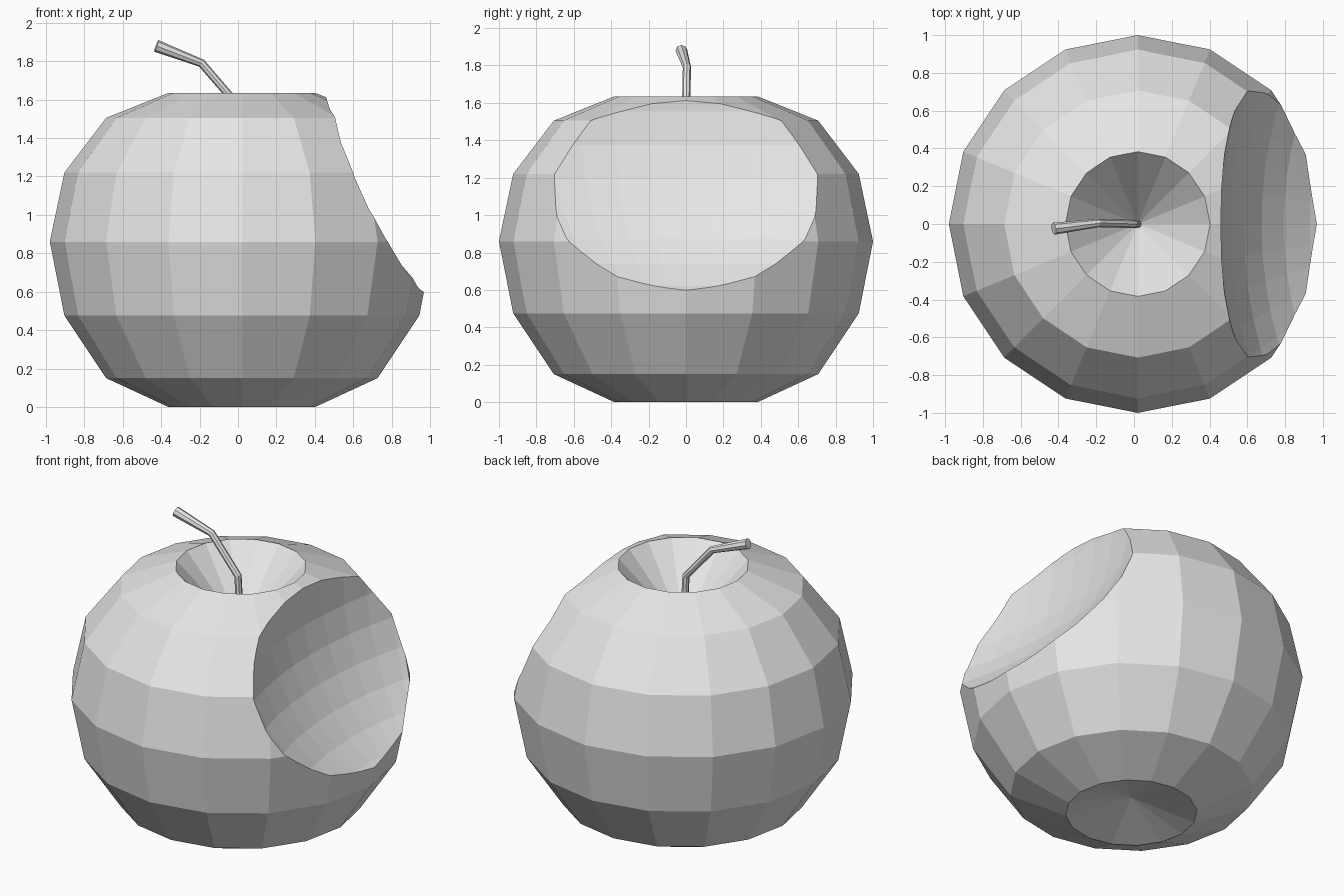
import bpy
import bmesh
import math
from mathutils import Vector

cube = bpy.data.objects.get("Cube")
if cube:
    bpy.data.objects.remove(cube)


def make_material(name, color):
    mat = bpy.data.materials.new(name)
    mat.use_nodes = True
    mat.diffuse_color = color
    mat.node_tree.nodes["Principled BSDF"].inputs["Base Color"].default_value = color
    return mat


grey = make_material("light grey", (0.8, 0.8, 0.8, 1))


def make_object(name, bm):
    bmesh.ops.recalc_face_normals(bm, faces=bm.faces)
    mesh = bpy.data.meshes.new(name)
    bm.to_mesh(mesh)
    bm.free()
    mesh.materials.append(grey)
    obj = bpy.data.objects.new(name, mesh)
    bpy.context.collection.objects.link(obj)
    return obj


def bridge(bm, a, b):
    for i in range(len(a)):
        j = (i + 1) % len(a)
        bm.faces.new((a[i], a[j], b[j], b[i]))


# Fruit body: turned profile with a dimple at each pole
SIDES = 16
CENTRE_X = 0.02
profile = [(0.383, 0), (0.707, 0.15), (0.924, 0.475), (1, 0.86),
           (0.924, 1.22), (0.707, 1.505), (0.383, 1.635)]
bm = bmesh.new()
rings = []
for r, z in profile:
    angles = [math.tau * i / SIDES for i in range(SIDES)]
    rings.append([bm.verts.new((CENTRE_X + r * math.cos(a), r * math.sin(a), z))
                  for a in angles])
for low, high in zip(rings, rings[1:]):
    bridge(bm, low, high)
for ring, depth in ((rings[0], 0.1), (rings[-1], 1.22)):
    apex = bm.verts.new((CENTRE_X, 0, depth))
    for i in range(SIDES):
        bm.faces.new((ring[i], ring[(i + 1) % SIDES], apex))
body = make_object("fruit_body", bm)

# Bite: faceted ellipsoid subtracted from the side
bm = bmesh.new()
bmesh.ops.create_uvsphere(bm, u_segments=60, v_segments=20, radius=1)
bmesh.ops.scale(bm, verts=bm.verts, vec=(1.155, 1.825, 1.155))
bmesh.ops.translate(bm, verts=bm.verts, vec=(1.61, 0, 1.555))
cutter = make_object("bite_cutter", bm)
cutter.hide_render = True
cut = body.modifiers.new("bite", "BOOLEAN")
cut.operation = "DIFFERENCE"
cut.solver = "EXACT"
cut.object = cutter
bpy.context.view_layer.objects.active = body
bpy.ops.object.modifier_apply(modifier=cut.name)
bpy.data.objects.remove(cutter)

# Stem: bent tube that flares at the tip
path = [((0.02, 0, 1.2), 0.022), ((0, 0, 1.57), 0.022),
        ((-0.19, 0.005, 1.79), 0.022), ((-0.425, -0.025, 1.88), 0.032)]
points = [Vector(p) for p, r in path]
bm = bmesh.new()
rings = []
for i, (p, r) in enumerate(path):
    before = points[max(i - 1, 0)]
    after = points[min(i + 1, len(points) - 1)]
    along = ((points[i] - before).normalized() + (after - points[i]).normalized()).normalized()
    side = Vector((0, 1, 0)).cross(along).normalized()
    up = along.cross(side)
    rings.append([bm.verts.new(points[i] + r * (side * math.cos(a) + up * math.sin(a)))
                  for a in [math.tau * k / 8 for k in range(8)]])
for low, high in zip(rings, rings[1:]):
    bridge(bm, low, high)
bm.faces.new(rings[0])
bm.faces.new(rings[-1])
make_object("stem", bm)
